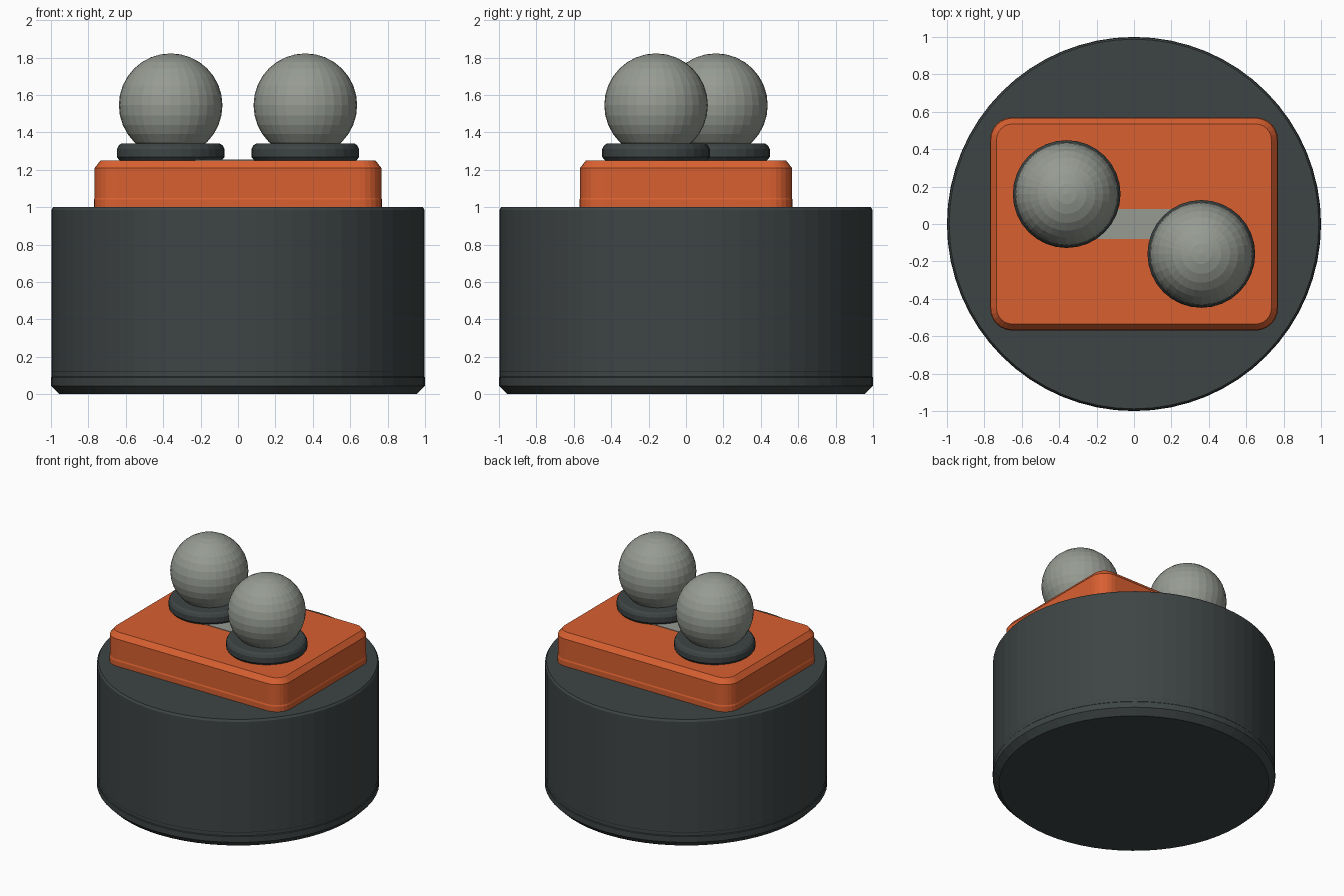
import bpy
import bmesh
from math import cos, sin, pi, tau

default = bpy.data.objects.get("Cube")
if default:
    bpy.data.objects.remove(default, do_unlink=True)


def material(name, colour):
    mat = bpy.data.materials.new(name)
    mat.use_nodes = True
    rgba = (*colour, 1)
    mat.diffuse_color = rgba
    mat.node_tree.nodes["Principled BSDF"].inputs["Base Color"].default_value = rgba
    return mat


charcoal = material("charcoal", (0.048, 0.058, 0.058))
orange = material("orange", (0.69, 0.116, 0.03))
grey = material("warm grey", (0.305, 0.328, 0.29))


def finish(name, bm, mat, location=(0, 0, 0)):
    bmesh.ops.recalc_face_normals(bm, faces=bm.faces)
    mesh = bpy.data.meshes.new(name)
    bm.to_mesh(mesh)
    bm.free()
    mesh.materials.append(mat)
    obj = bpy.data.objects.new(name, mesh)
    obj.location = location
    bpy.context.collection.objects.link(obj)
    return obj


def circle(radius, sides):
    return lambda inset: [((radius - inset) * cos(tau * i / sides),
                           (radius - inset) * sin(tau * i / sides)) for i in range(sides)]


def rounded_rectangle(half_x, half_y, radius, steps=6):
    def outline(inset):
        points = []
        for corner, (sx, sy) in enumerate([(1, 1), (-1, 1), (-1, -1), (1, -1)]):
            for i in range(steps + 1):
                a = (corner + i / steps) * pi / 2
                points.append((sx * (half_x - radius) + (radius - inset) * cos(a),
                               sy * (half_y - radius) + (radius - inset) * sin(a)))
        return points
    return outline


def stack(name, outline, profile, mat, location=(0, 0, 0)):
    """Closed solid through copies of an outline, given (inset, height) pairs."""
    bm = bmesh.new()
    rings = [[bm.verts.new((x, y, z)) for x, y in outline(inset)] for inset, z in profile]
    for low, high in zip(rings, rings[1:]):
        for i in range(len(low)):
            j = (i + 1) % len(low)
            bm.faces.new((low[i], low[j], high[j], high[i]))
    bm.faces.new(rings[0])
    bm.faces.new(rings[-1])
    return finish(name, bm, mat, location)


# Round base with a chamfered foot and a fine trim band
stack("round_base", circle(1, 64),
      [(0.045, 0), (0, 0.045), (0, 0.09), (0.004, 0.095), (0.004, 0.12),
       (0.002, 0.125), (0.002, 0.985), (0.012, 1)], charcoal)

# Rounded plate with a slight lip and a chamfered top
stack("top_plate", rounded_rectangle(0.77, 0.57, 0.12),
      [(0, 1), (0, 1.04), (0.004, 1.05), (0.004, 1.21), (0.035, 1.25)], orange)

# Thin strip between the two knobs
stack("link_strip", rounded_rectangle(0.36, 0.08, 0.002, 1),
      [(0, 1.248), (0, 1.254)], grey)

# Two knobs on collars, placed diagonally
for side, sx in (("right", -1), ("left", 1)):
    x, y = 0.36 * sx, -0.16 * sx
    stack(side + "_collar", circle(0.288, 32),
          [(0.015, 0), (0, 0.018), (0, 0.06), (0.01, 0.08), (0.025, 0.09)],
          charcoal, (x, y, 1.25))
    ball = bmesh.new()
    bmesh.ops.create_uvsphere(ball, u_segments=32, v_segments=16, radius=0.277)
    finish(side + "_ball", ball, grey, (x, y, 1.545))
